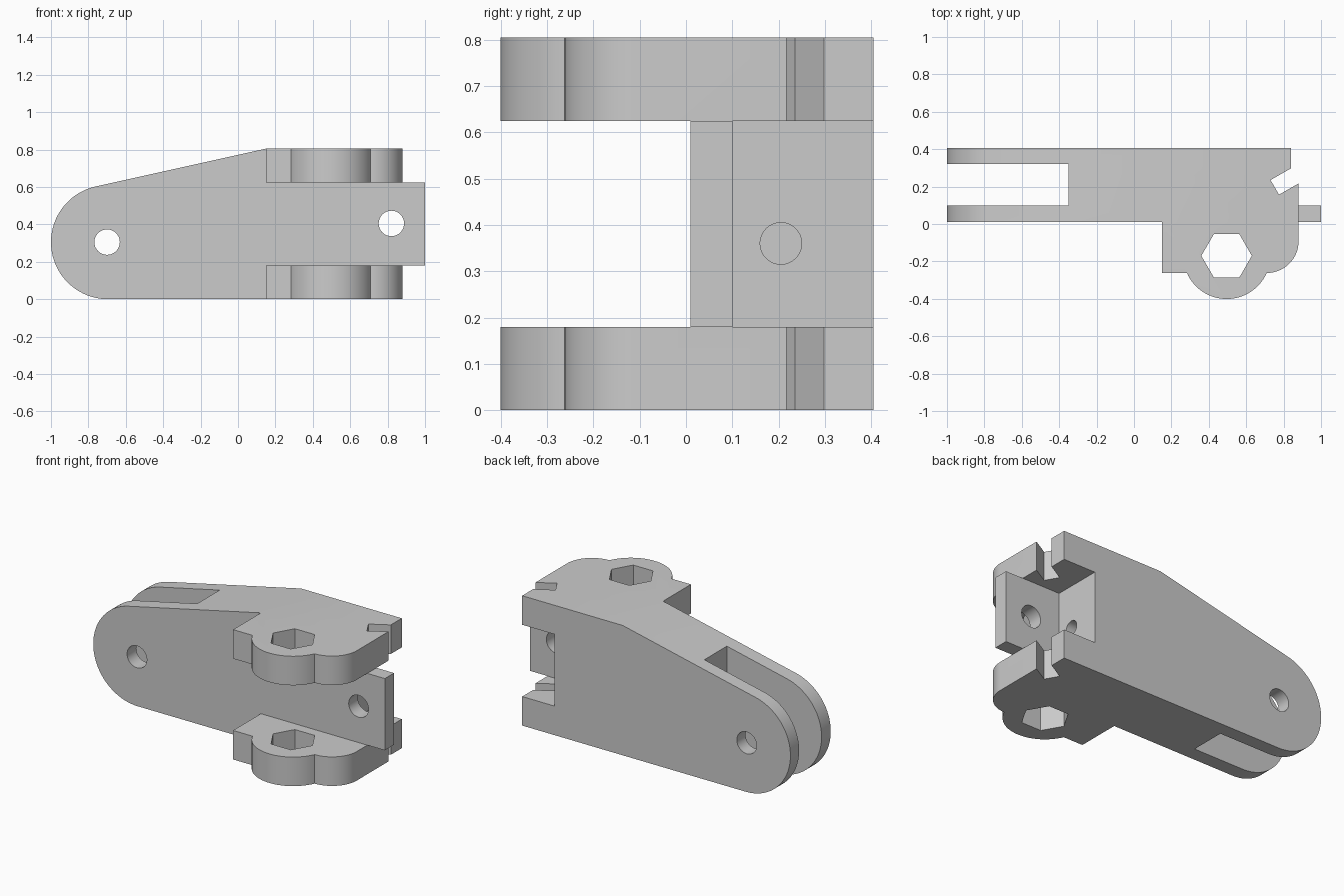
import bpy, bmesh, math
from mathutils import Matrix, Vector

if "Cube" in bpy.data.objects:
    bpy.data.objects.remove(bpy.data.objects["Cube"], do_unlink=True)

grey = bpy.data.materials.new("light grey")
grey.use_nodes = True
colour = (0.6, 0.6, 0.6, 1)
grey.diffuse_color = colour
grey.node_tree.nodes["Principled BSDF"].inputs["Base Color"].default_value = colour


def arc(cx, cy, r, start, end, steps):
    """Points on an arc, angles in degrees."""
    angles = [math.radians(start + (end - start) * i / steps) for i in range(steps + 1)]
    return [(cx + r * math.cos(a), cy + r * math.sin(a)) for a in angles]


def prism(name, points, low, high, axis="z"):
    """Extrude a flat outline along z, or an x-z outline along y."""
    bm = bmesh.new()
    place = (lambda p: (p[0], p[1], low)) if axis == "z" else (lambda p: (p[0], low, p[1]))
    face = bm.faces.new([bm.verts.new(place(p)) for p in points])
    out = bmesh.ops.extrude_face_region(bm, geom=[face])
    move = Vector((0, 0, high - low)) if axis == "z" else Vector((0, high - low, 0))
    bmesh.ops.translate(bm, vec=move, verts=[v for v in out["geom"] if isinstance(v, bmesh.types.BMVert)])
    bmesh.ops.recalc_face_normals(bm, faces=bm.faces)
    return finish(name, bm)


def finish(name, bm):
    mesh = bpy.data.meshes.new(name)
    bm.to_mesh(mesh)
    bm.free()
    mesh.materials.append(grey)
    obj = bpy.data.objects.new(name, mesh)
    bpy.context.collection.objects.link(obj)
    return obj


def box(name, x0, x1, y0, y1, z0, z1):
    return prism(name, [(x0, y0), (x1, y0), (x1, y1), (x0, y1)], z0, z1)


def combine(target, tool, operation):
    """Apply a boolean and discard the tool."""
    tool.hide_render = True
    mod = target.modifiers.new("boolean", "BOOLEAN")
    mod.operation, mod.solver, mod.object = operation, "EXACT", tool
    bpy.context.view_layer.objects.active = target
    bpy.ops.object.modifier_apply(modifier=mod.name)
    bpy.data.objects.remove(tool, do_unlink=True)


# Tapered arm with a rounded end and a narrower tongue
side = arc(-0.695, 0.305, 0.305, 270, 102.7, 40)
side += [(0.15, 0.805), (0.62, 0.805), (0.62, 0.625), (1, 0.625),
         (1, 0.18), (0.62, 0.18), (0.62, 0)]
bracket = prism("hinge_bracket", side, 0.01, 0.405, "y")

# Fork slot, and the pocket behind the tongue
combine(bracket, box("fork_slot", -1.2, -0.35, 0.10, 0.32, -0.2, 1), "DIFFERENCE")
combine(bracket, box("rear_pocket", 0.62, 1.2, 0.10, 0.6, -0.2, 1), "DIFFERENCE")

# Upper and lower lugs with a rounded boss, corner and slanted notch
lug = [(0.15, 0.405), (0.15, -0.262)]
lug += arc(0.496, -0.168, 0.233, 203.8, 336.2, 28)
lug += arc(0.71, -0.092, 0.17, 270, 360, 18)
lug += [(0.88, 0.217), (0.775, 0.157), (0.73, 0.235), (0.84, 0.298), (0.84, 0.405)]
for name, low, high in (("lower_lug", 0, 0.18), ("upper_lug", 0.625, 0.805)):
    combine(bracket, prism(name, lug, low, high), "UNION")

# Hexagonal bolt holes through both lugs
combine(bracket, prism("hex_hole", arc(0.495, -0.17, 0.135, 0, 300, 5), -0.2, 1), "DIFFERENCE")

# Pin holes across the fork and the tongue
for x, z in ((-0.7, 0.305), (0.82, 0.405)):
    pin = prism("pin_hole", arc(x, z, 0.068, 0, 348.75, 31), -0.2, 0.6, "y")
    combine(bracket, pin, "DIFFERENCE")

# Blind bore in the pocket wall
bm = bmesh.new()
bmesh.ops.create_cone(bm, cap_ends=True, segments=32, radius1=0.045, radius2=0.045, depth=0.6,
                      matrix=Matrix.Translation((0.62, 0.205, 0.36)) @ Matrix.Rotation(math.pi / 2, 4, "Y"))
combine(bracket, finish("blind_bore", bm), "DIFFERENCE")

bpy.ops.object.select_all(action="DESELECT")
bracket.select_set(True)
bpy.context.view_layer.objects.active = bracket
bpy.ops.object.shade_smooth_by_angle(angle=math.radians(25))
